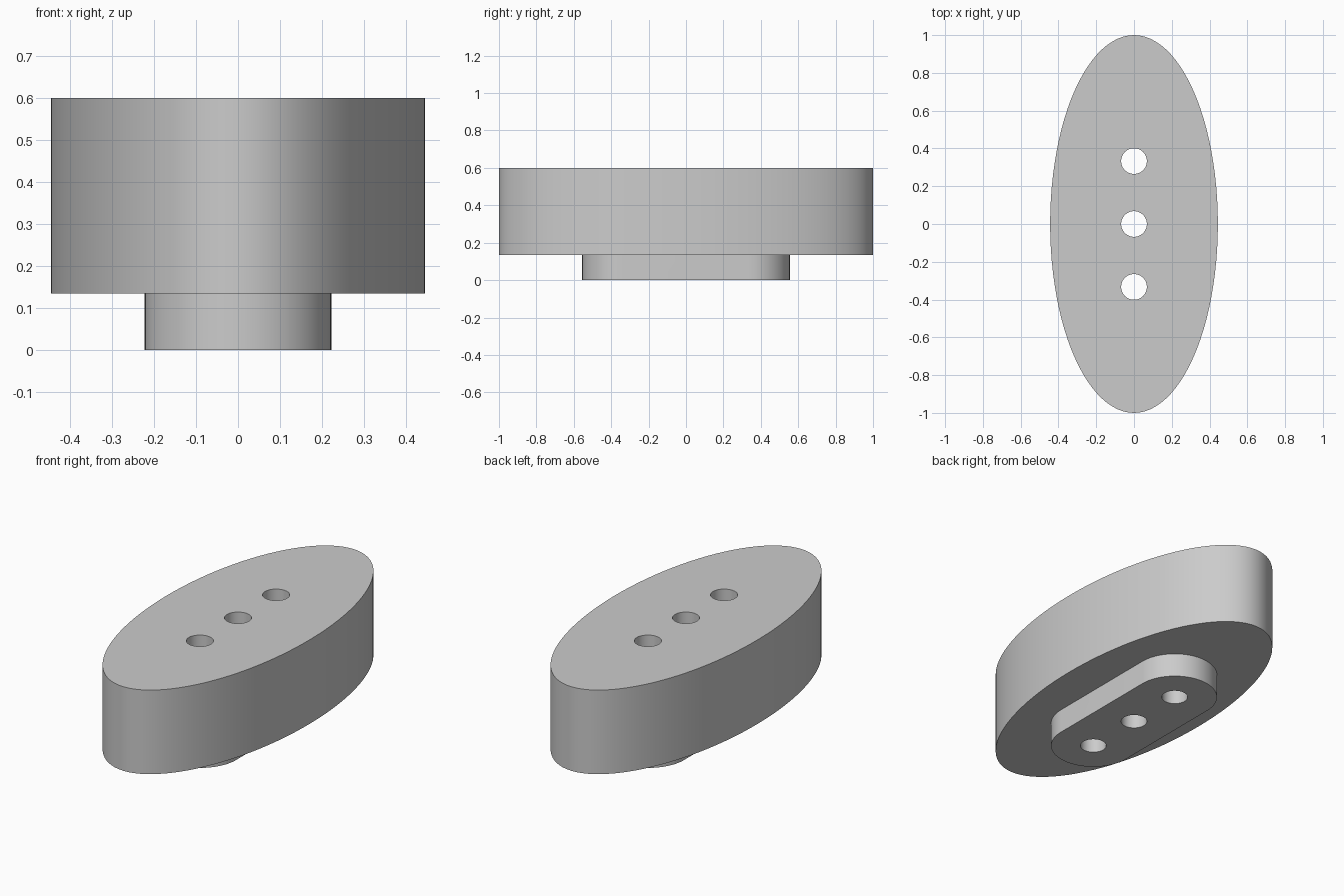
import bpy
import bmesh
from math import cos, sin, pi, radians

cube = bpy.data.objects.get("Cube")
if cube:
    bpy.data.objects.remove(cube, do_unlink=True)

PITCH = 0.333      # spacing of the holes
HOLE_RADIUS = 0.068
SHELF = 0.135      # height where the wide body meets the foot
TOP = 0.6

grey = bpy.data.materials.new("plain grey")
grey.use_nodes = True
colour = (0.6, 0.6, 0.6, 1)
grey.diffuse_color = colour
grey.node_tree.nodes["Principled BSDF"].inputs["Base Color"].default_value = colour


def arc(rx, ry, cy=0, start=0, end=2 * pi, steps=96):
    return [(rx * cos(start + (end - start) * i / steps),
             cy + ry * sin(start + (end - start) * i / steps))
            for i in range(steps + 1)]


def prism(name, outline, low, high):
    """Extrude a closed outline straight up."""
    bm = bmesh.new()
    face = bm.faces.new([bm.verts.new((x, y, low)) for x, y in outline])
    result = bmesh.ops.extrude_face_region(bm, geom=[face])
    moved = [v for v in result["geom"] if isinstance(v, bmesh.types.BMVert)]
    bmesh.ops.translate(bm, verts=moved, vec=(0, 0, high - low))
    bmesh.ops.recalc_face_normals(bm, faces=bm.faces)
    mesh = bpy.data.meshes.new(name)
    bm.to_mesh(mesh)
    bm.free()
    mesh.materials.append(grey)
    obj = bpy.data.objects.new(name, mesh)
    bpy.context.collection.objects.link(obj)
    return obj


def combine(target, other, operation):
    """Apply a boolean and remove the helper solid."""
    bpy.context.view_layer.objects.active = target
    mod = target.modifiers.new(operation.title(), "BOOLEAN")
    mod.operation = operation
    mod.solver = "EXACT"
    mod.object = other
    bpy.ops.object.modifier_apply(modifier=mod.name)
    bpy.data.objects.remove(other, do_unlink=True)


# Elliptical body
body = prism("elliptical_body", arc(0.444, 1.0)[:-1], SHELF, TOP)

# Slot-shaped foot, overlapping the body slightly so they weld
slot = (arc(0.222, 0.222, PITCH, 0, pi, 40)
        + arc(0.222, 0.222, -PITCH, pi, 2 * pi, 40))
combine(body, prism("slot_foot", slot, 0, SHELF + 0.1), "UNION")

# Three through holes
for row in (-1, 0, 1):
    ring = arc(HOLE_RADIUS, HOLE_RADIUS, row * PITCH, steps=48)[:-1]
    cutter = prism("hole_cutter", ring, -0.1, TOP + 0.1)
    cutter.hide_render = True
    combine(body, cutter, "DIFFERENCE")

# Smooth walls, crisp rims
bpy.ops.object.select_all(action="DESELECT")
body.select_set(True)
bpy.context.view_layer.objects.active = body
bpy.ops.object.shade_smooth_by_angle(angle=radians(30))
